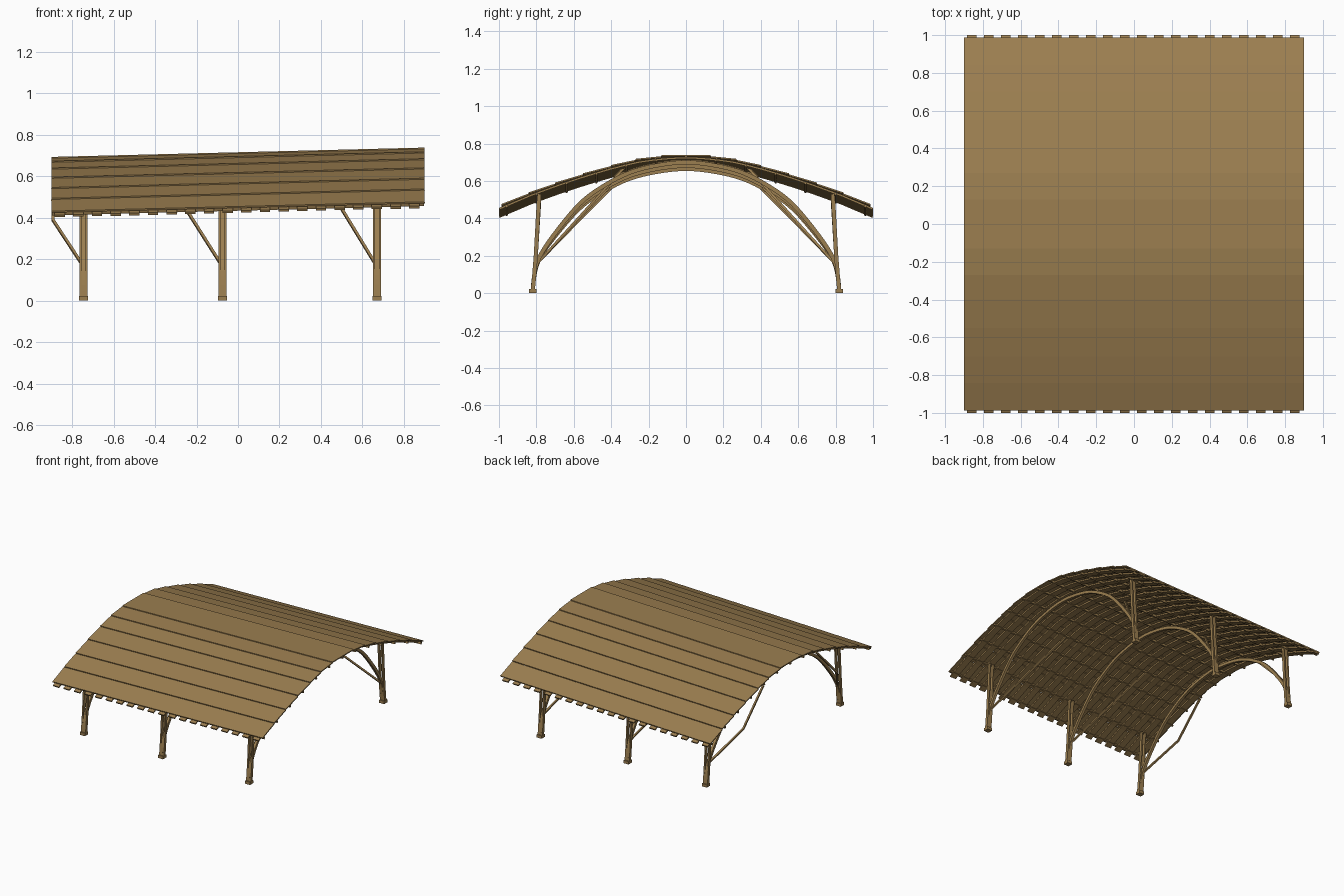
import bpy
from mathutils import Vector

if "Cube" in bpy.data.objects:
    bpy.data.objects.remove(bpy.data.objects["Cube"])

wood = bpy.data.materials.new("tan wood")
wood.diffuse_color = (0.33, 0.21, 0.08, 1)
wood.use_nodes = True
wood.node_tree.nodes["Principled BSDF"].inputs["Base Color"].default_value = wood.diffuse_color

SLOPE = 0.025   # the whole canopy rises towards +x
ROOF = [(0, .716), (.13, .710), (.27, .690), (.40, .657), (.55, .613),
        (.70, .563), (.84, .511), (.985, .449)]


def roof_z(y):
    """Height of the roof surface above x = 0."""
    y = abs(y)
    for (y0, z0), (y1, z1) in zip(ROOF, ROOF[1:]):
        if y <= y1 or y1 == ROOF[-1][0]:
            return z0 + (z1 - z0) * (y - y0) / (y1 - y0)


class Part:
    """Collects swept bars of rectangular section into one object."""
    def __init__(self, name):
        self.name, self.v, self.f = name, [], []

    def bar(self, pts, w, h, side=(1, 0, 0)):
        pts = [Vector(p) for p in pts]
        side = Vector(side).normalized()
        base, n = len(self.v), len(pts)
        for i, p in enumerate(pts):
            t = (pts[min(i + 1, n - 1)] - pts[max(i - 1, 0)]).normalized()
            up = t.cross(side).normalized()
            s = up.cross(t).normalized()
            for a, b in ((-1, -1), (1, -1), (1, 1), (-1, 1)):
                self.v.append(p + s * (a * w / 2) + up * (b * h / 2))
        for i in range(n - 1):
            for k in range(4):
                a, b = base + 4 * i + k, base + 4 * i + (k + 1) % 4
                self.f.append((a, b, b + 4, a + 4))
        e = base + 4 * (n - 1)
        self.f += [(base + 3, base + 2, base + 1, base), (e, e + 1, e + 2, e + 3)]

    def build(self):
        me = bpy.data.meshes.new(self.name)
        me.from_pydata(self.v, [], self.f)
        me.materials.append(wood)
        ob = bpy.data.objects.new(self.name, me)
        bpy.context.collection.objects.link(ob)


def smooth_path(p, steps=4):
    """Catmull-Rom curve through 2D points."""
    p = [Vector(q) for q in p]
    out = []
    for i in range(len(p) - 1):
        a, b, c, d = p[max(i - 1, 0)], p[i], p[i + 1], p[min(i + 2, len(p) - 1)]
        for k in range(steps):
            t = k / steps
            out.append(.5 * (2 * b + (c - a) * t + (2 * a - 5 * b + 4 * c - d) * t * t
                             + (3 * b - a - 3 * c + d) * t ** 3))
    return out + [p[-1]]


# Lapped roof boards, each lower edge lifted over the next board
boards = Part("roof_boards")
for s in (-1, 1):
    for (y0, z0), (y1, z1) in zip(ROOF, ROOF[1:]):
        a, b = Vector((0, s * y0, z0)), Vector((0, s * y1, z1 + .006))
        mid = (a + b) / 2 - Vector((0, 0, .004))
        d = Vector((.9, 0, .9 * SLOPE))
        boards.bar([mid - d, mid + d], (b - a).length, .008, b - a)
boards.build()

# Closely spaced curved battens under the boards
battens = Part("roof_battens")
ys = [-1 + i / 12 for i in range(25)]
for i in range(20):
    x = -.86 + .09 * i
    battens.bar([(x, y * .998, roof_z(y) + SLOPE * x - .013) for y in ys], .05, .011)
battens.build()

# Purlins running along the canopy
purlins = Part("purlins")
for i in range(-6, 7):
    y = .16 * i
    z = roof_z(y) - .016
    tilt = (0, .02, roof_z(y + .01) - roof_z(y - .01))
    purlins.bar([(-.898, y, z - .898 * SLOPE), (.898, y, z + .898 * SLOPE)], .012, .016, tilt)
purlins.build()

# Three portal frames
HALF = [(.82, .01), (.81, .1), (.785, .185), (.71, .30), (.57, .465),
        (.44, .56), (.3, .63), (.15, .668), (0, .683)]
path = smooth_path(HALF + [(-y, z) for y, z in HALF[-2::-1]])
arches, struts, braces, feet = (Part("arches"), Part("post_struts"),
                                Part("diagonal_braces"), Part("post_feet"))
for x in (-.745, -.075, .67):
    rise = SLOPE * x
    arches.bar([(x, y, z * (1 + rise / .69)) for y, z in path], .02, .022)
    for s in (-1, 1):
        # Paired side plates from the foot up to the roof
        for dx in (-.0145, .0145):
            struts.bar([(x + dx, s * .82, .01), (x + dx, s * .811, .1),
                        (x + dx, s * .803, .2), (x + dx, s * .785, .512 + rise)], .011, .022)
        # Leaning brace; on the end frame it bends to stay below the roof edge
        start, top = Vector((x, s * .79, .165)), Vector((x - .31, s * .33, .655 + rise))
        pts = [start, top]
        if top.x < -.9:
            t = (x + .892) / .31
            pts = [start, start.lerp(top, t), Vector((-.892, s * .33, .648 + rise))]
        braces.bar(pts, .013, .013)
        feet.bar([(x, s * .82, 0), (x, s * .82, .022)], .042, .04)
for part in (arches, struts, braces, feet):
    part.build()
